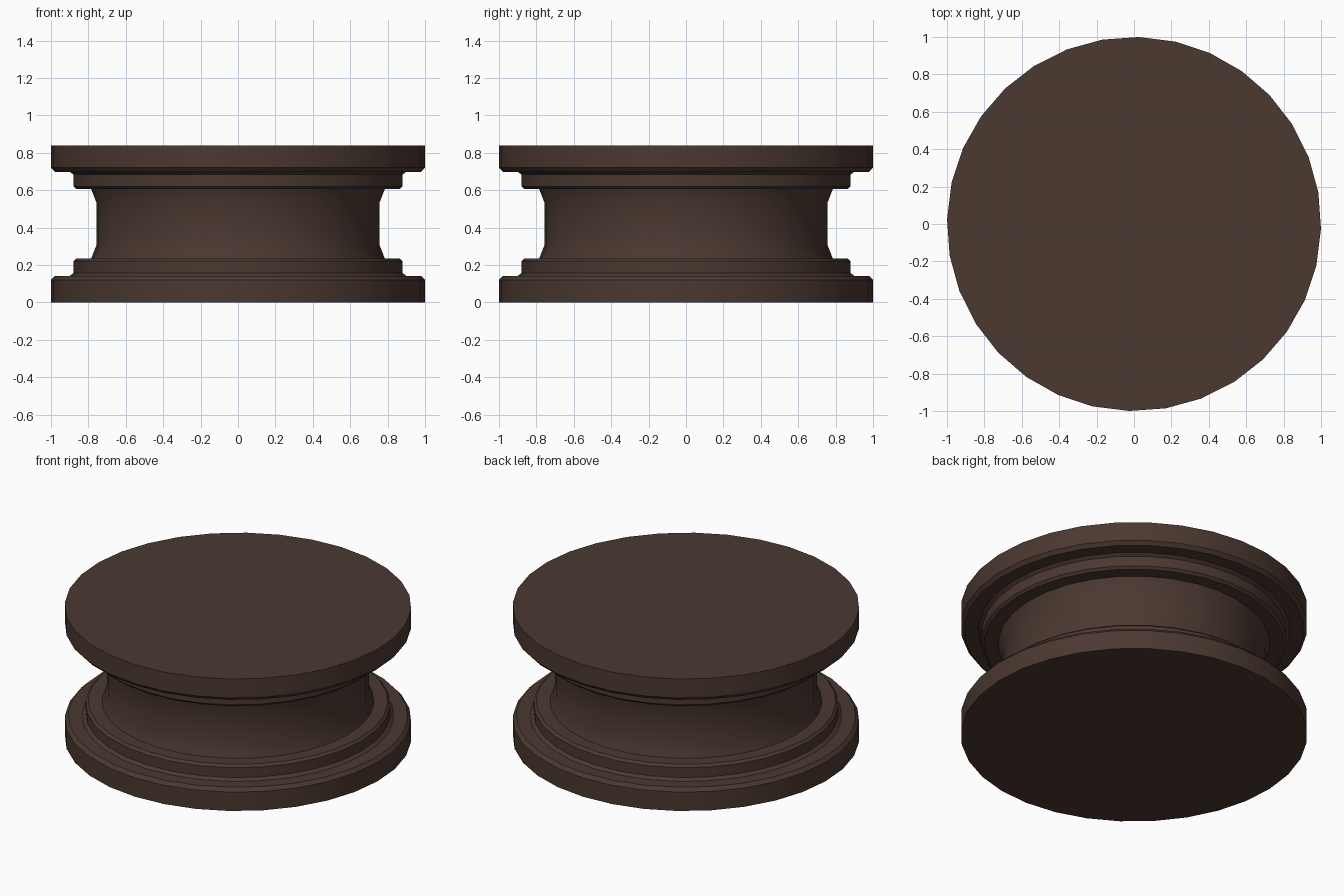
import bpy, bmesh, math

SIDES = 32
HEIGHT = 0.84
TURN = math.radians(-1.5)

cube = bpy.data.objects.get("Cube")
if cube:
    bpy.data.objects.remove(cube, do_unlink=True)

# Dark brown for the whole piece
brown = bpy.data.materials.new("dark_brown")
brown.use_nodes = True
colour = (0.07, 0.04, 0.03, 1)
brown.diffuse_color = colour
brown.node_tree.nodes["Principled BSDF"].inputs["Base Color"].default_value = colour


def lathe(name, profile):
    """Turn a (radius, height) profile about z and cap both ends."""
    bm = bmesh.new()
    rings = []
    for r, z in profile:
        ring = []
        for i in range(SIDES):
            a = TURN + math.tau * i / SIDES
            ring.append(bm.verts.new((r * math.cos(a), r * math.sin(a), z)))
        rings.append(ring)
    for low, high in zip(rings, rings[1:]):
        for i in range(SIDES):
            j = (i + 1) % SIDES
            bm.faces.new((low[i], low[j], high[j], high[i]))
    bm.faces.new(rings[0][::-1])
    bm.faces.new(rings[-1])
    mesh = bpy.data.meshes.new(name)
    bm.to_mesh(mesh)
    bm.free()
    mesh.materials.append(brown)
    obj = bpy.data.objects.new(name, mesh)
    bpy.context.collection.objects.link(obj)
    bpy.ops.object.select_all(action="DESELECT")
    obj.select_set(True)
    bpy.context.view_layer.objects.active = obj
    bpy.ops.object.shade_smooth_by_angle(angle=math.radians(30))


# Lower half: wide flange, stepped collar, flared neck
lower_half = [
    (1.0, 0), (1.0, 0.12), (0.98, 0.142),
    (0.9, 0.142), (0.88, 0.157), (0.88, 0.22), (0.865, 0.235),
    (0.785, 0.235), (0.757, 0.307),
]
# Upper half repeats the lower one, mirrored
upper_half = [(r, HEIGHT - z) for r, z in reversed(lower_half)]
lathe("turned_spool", lower_half + upper_half)
